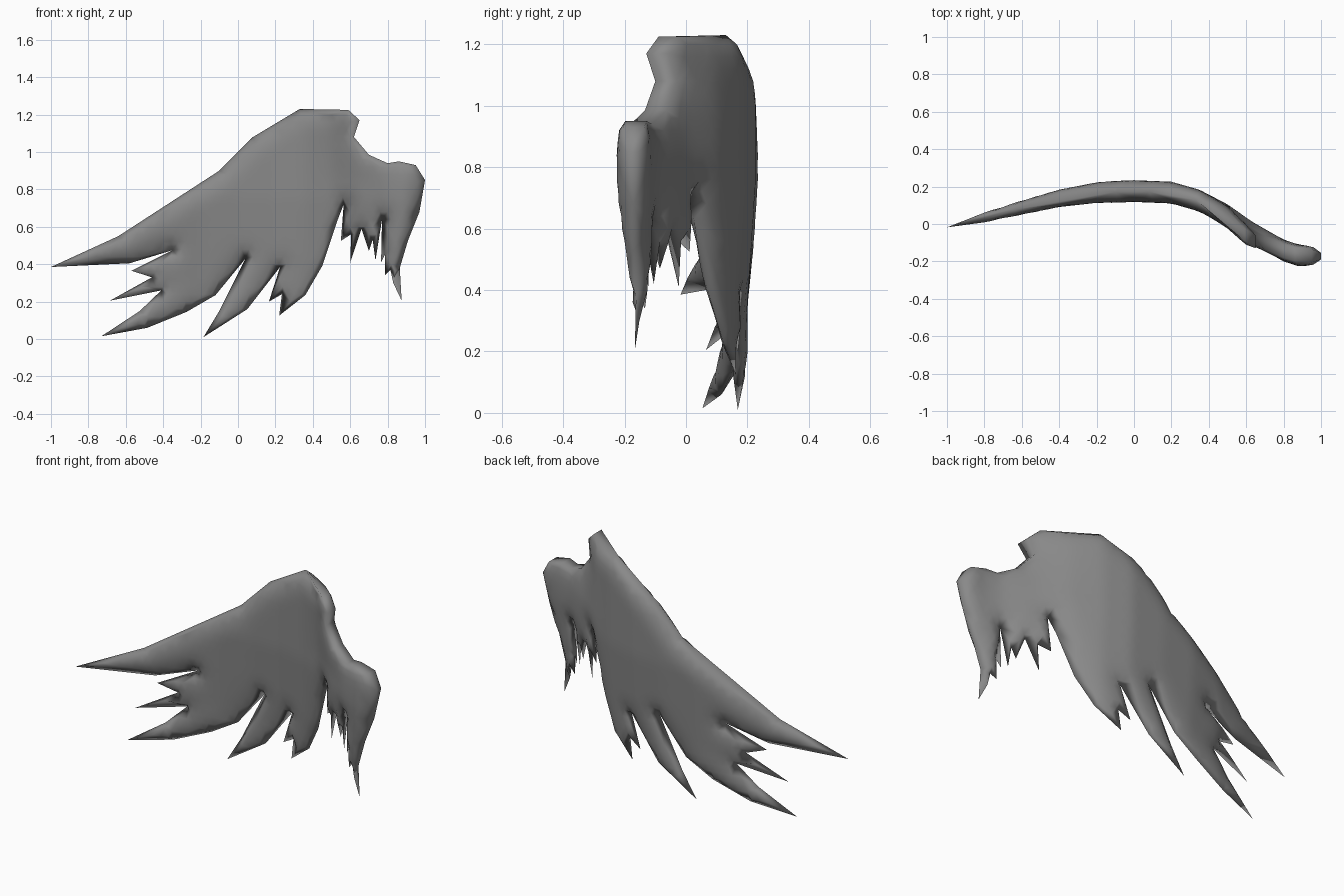
import bpy, bmesh, math
from mathutils import Vector
from mathutils.geometry import delaunay_2d_cdt, intersect_point_line

if "Cube" in bpy.data.objects:
    bpy.data.objects.remove(bpy.data.objects["Cube"])

# Wing silhouette (x, z): leading edge, wrist, then the ragged feather tips
OUTLINE = [(-1, .385), (-.64, .55), (-.1, .9), (.08, 1.08), (.33, 1.23), (.59, 1.225), (.65, 1.17),
           (.62, 1.08), (.7, .985), (.8, .94), (.86, .95), (.95, .93), (1, .85), (.97, .68),
           (.91, .53), (.865, .38), (.875, .205), (.83, .3), (.815, .37), (.785, .34), (.785, .45),
           (.765, .41), (.77, .64), (.735, .42), (.72, .53), (.7, .47), (.66, .59), (.6, .41),
           (.605, .56), (.55, .525), (.565, .72), (.53, .63), (.45, .39), (.36, .235), (.22, .125),
           (.235, .24), (.165, .2), (.225, .385), (.05, .16), (-.185, .01), (-.1, .15), (.04, .43),
           (-.12, .235), (-.275, .145), (-.485, .06), (-.73, .015), (-.525, .15), (-.41, .26),
           (-.685, .205), (-.46, .33), (-.57, .365), (-.35, .475), (-.58, .405)]
# Sweep of the wing seen from above (x, y)
SWEEP = [(-1, -.018), (-.63, .08), (-.4, .137), (-.2, .168), (0, .176), (.2, .168), (.35, .125),
         (.5, .047), (.63, -.045), (.8, -.142), (.88, -.168), (1, -.172)]
STEP = .04

pts = [Vector(p) for p in OUTLINE]
n = len(pts)


def edge_distance(p):
    best = 9
    for i in range(n):
        a, b = pts[i], pts[(i + 1) % n]
        q, t = intersect_point_line(p, a, b)
        q = a.lerp(b, min(1, max(0, t)))
        best = min(best, (p - q.to_2d()).length)
    return best


def inside(p):
    hit = False
    for i in range(n):
        a, b = pts[i], pts[(i + 1) % n]
        if (a.y > p.y) != (b.y > p.y) and p.x < a.x + (p.y - a.y) * (b.x - a.x) / (b.y - a.y):
            hit = not hit
    return hit


def sweep(x, z):
    x = min(1, max(-1, x))
    for (x0, y0), (x1, y1) in zip(SWEEP, SWEEP[1:]):
        if x <= x1:
            y = y0 + (y1 - y0) * (x - x0) / (x1 - x0)
            break
    # the shoulder leans forward at the top
    return y - .12 * max(0, z - .85) * math.exp(-((x - .64) / .15) ** 2)


def half_thickness(p):
    fullness = .028 + .03 * min(1, max(0, (p.y - .3) / .45))
    d = min(1, edge_distance(p) / .12)
    # the shoulder and wrist end bluntly, every other edge is sharp
    blunt = .6 * min(1, max(0, (p.x - .45) / .15)) * min(1, max(0, (p.y - .8) / .1))
    return fullness * (blunt + (1 - blunt) * math.sqrt(1 - (1 - d) ** 2))


# Flat sheet: outline plus staggered inner points
inner = []
for j in range(32):
    for i in range(52):
        p = Vector((-1.02 + (i + j % 2 * .5) * STEP, j * STEP))
        if inside(p) and edge_distance(p) > .014:
            inner.append(p)
edges = [(i, (i + 1) % n) for i in range(n)]
flat, _, faces, _, _, _ = delaunay_2d_cdt(pts + inner, edges, [], 1, 1e-5)

# Front and back skins meet along the rim
bm = bmesh.new()
skins = ([], [])
for p in flat:
    y, t = sweep(p.x, p.y), half_thickness(p)
    front = bm.verts.new((p.x, y - t, p.y))
    skins[0].append(front)
    skins[1].append(front if t < .002 else bm.verts.new((p.x, y + t, p.y)))
for skin in skins:
    for f in faces:
        vs = [skin[i] for i in f]
        if bm.faces.get(vs) is None:
            bm.faces.new(vs)

# Blunt rim strip around the shoulder and wrist
for e in [e for e in bm.edges if e.is_boundary and e.verts[0] in skins[0] and e.verts[1] in skins[0]]:
    a, b = e.verts
    ring = [a, b, skins[1][skins[0].index(b)], skins[1][skins[0].index(a)]]
    ring = list(dict.fromkeys(ring))
    if len(ring) > 2:
        bm.faces.new(ring)
bmesh.ops.recalc_face_normals(bm, faces=bm.faces)
for f in bm.faces:
    f.smooth = True

mesh = bpy.data.meshes.new("feathered_wing")
bm.to_mesh(mesh)
bm.free()
wing = bpy.data.objects.new("feathered_wing", mesh)
bpy.context.collection.objects.link(wing)
grey = bpy.data.materials.new("feather grey")
grey.diffuse_color = (.25, .25, .25, 1)
grey.use_nodes = True
grey.node_tree.nodes["Principled BSDF"].inputs["Base Color"].default_value = grey.diffuse_color
mesh.materials.append(grey)
